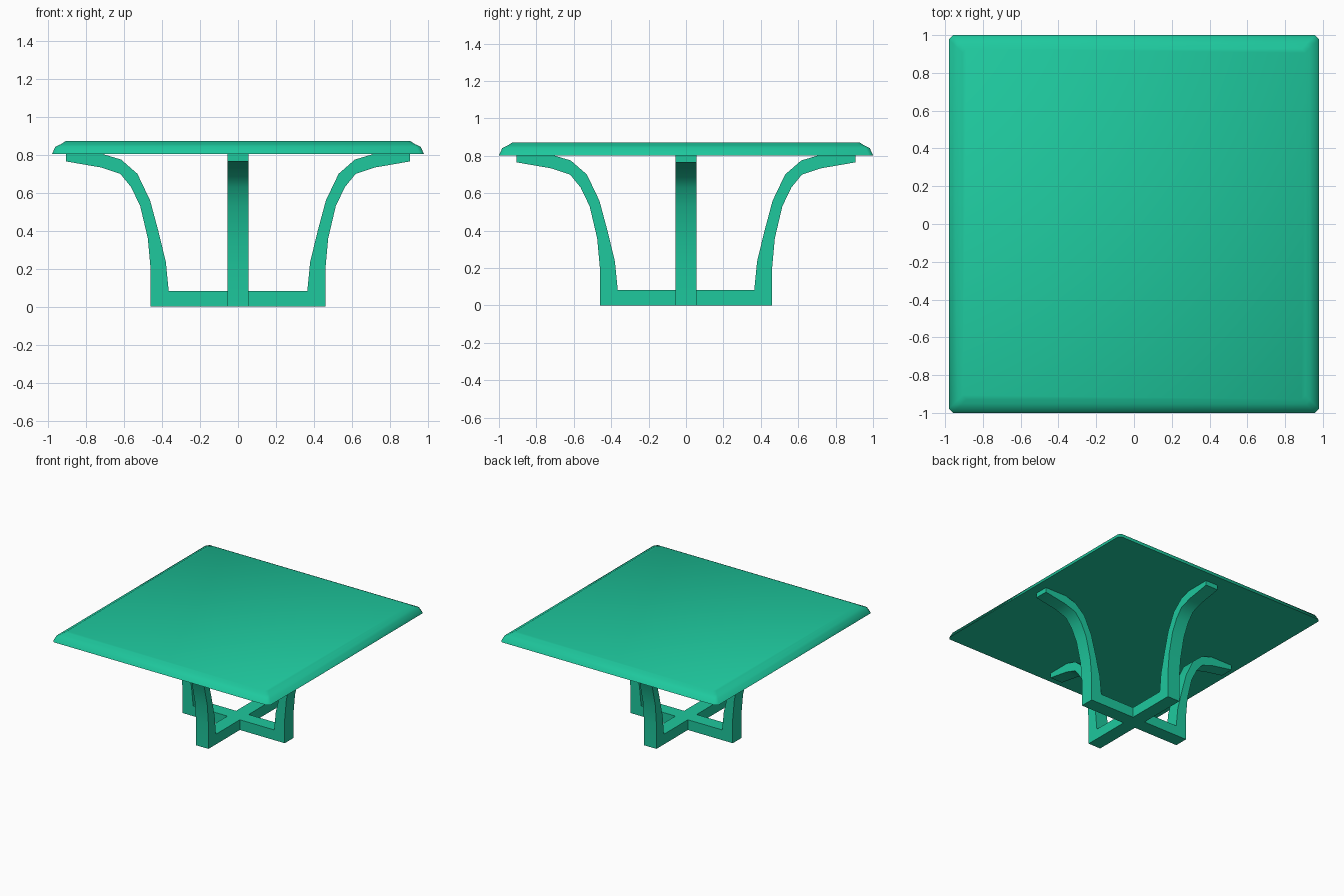
import bpy, bmesh, math
from mathutils import Matrix

if "Cube" in bpy.data.objects:
    bpy.data.objects.remove(bpy.data.objects["Cube"])

green = bpy.data.materials.new("green")
green.diffuse_color = (0.013, 0.58, 0.34, 1)
green.use_nodes = True
green.node_tree.nodes["Principled BSDF"].inputs["Base Color"].default_value = green.diffuse_color


def loft(name, rings, smooth_angle):
    """Skin a list of equally long closed rings and cap both ends."""
    bm = bmesh.new()
    loops = [[bm.verts.new(p) for p in ring] for ring in rings]
    n = len(loops[0])
    for a, b in zip(loops, loops[1:]):
        for i in range(n):
            j = (i + 1) % n
            bm.faces.new((a[i], a[j], b[j], b[i]))
    bm.faces.new(loops[0])
    bm.faces.new(loops[-1])
    bmesh.ops.recalc_face_normals(bm, faces=bm.faces)
    mesh = bpy.data.meshes.new(name)
    bm.to_mesh(mesh)
    bm.free()
    mesh.materials.append(green)
    obj = bpy.data.objects.new(name, mesh)
    bpy.context.collection.objects.link(obj)
    bpy.ops.object.select_all(action='DESELECT')
    obj.select_set(True)
    bpy.context.view_layer.objects.active = obj
    bpy.ops.object.shade_smooth_by_angle(angle=math.radians(smooth_angle))
    return obj


def clipped_rect(hx, hy, z, c):
    """Rectangle with clipped corners."""
    return [(hx, -hy + c, z), (hx, hy - c, z), (hx - c, hy, z), (-hx + c, hy, z),
            (-hx, hy - c, z), (-hx, -hy + c, z), (-hx + c, -hy, z), (hx - c, -hy, z)]


# Table top with a stepped, bevelled rim: (inset, height)
rim = [(0, 0.803), (0.018, 0.842), (0.048, 0.856), (0.072, 0.872)]
loft("table_top", [clipped_rect(0.98 - i, 1.0 - i, z, 0.022) for i, z in rim], 50)

# Square hub where the floor bars cross
W, BAR = 0.056, 0.083
loft("base_hub", [[(-W, -W, z), (W, -W, z), (W, W, z), (-W, W, z)] for z in (0, BAR)], 30)

# Floor bar and curved leg in one sweep: (inner x, inner z, outer x, outer z)
stations = [(W, BAR, W, 0), (0.365, BAR, 0.46, 0), (0.38, 0.235, 0.46, 0.195),
            (0.42, 0.40, 0.475, 0.36), (0.463, 0.56, 0.515, 0.53),
            (0.53, 0.70, 0.563, 0.63), (0.616, 0.775, 0.62, 0.70),
            (0.71, 0.803, 0.72, 0.733), (0.905, 0.803, 0.905, 0.765)]
leg_rings = [[(xi, -W, zi), (xi, W, zi), (xo, W, zo), (xo, -W, zo)]
             for xi, zi, xo, zo in stations]
for k, side in enumerate(("right", "back", "left", "front")):
    leg = loft(side + "_leg", leg_rings, 40)
    leg.data.transform(Matrix.Rotation(k * math.pi / 2, 4, 'Z'))
